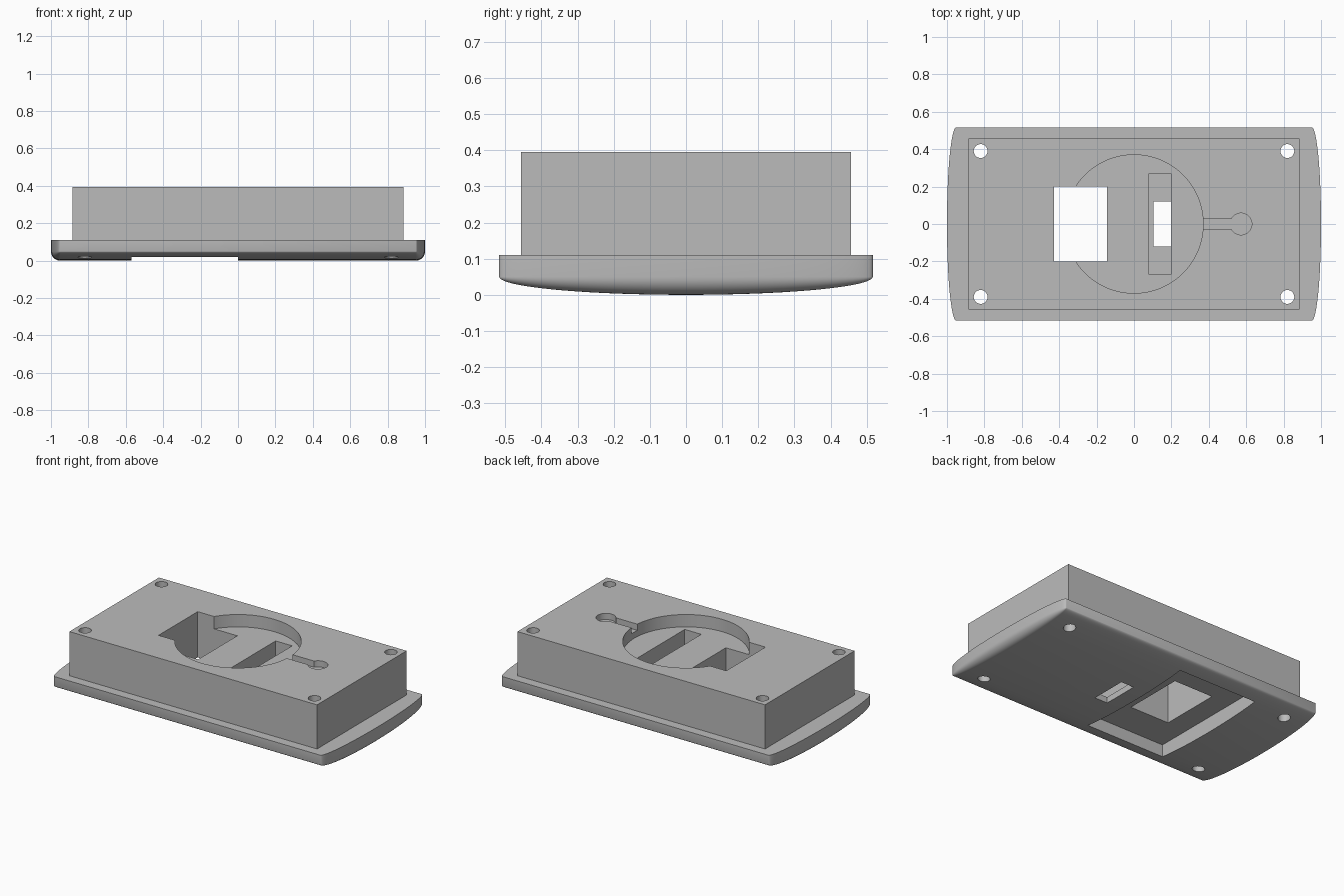
import bpy, bmesh, math
from mathutils import Matrix

cube = bpy.data.objects.get("Cube")
if cube:
    bpy.data.objects.remove(cube, do_unlink=True)

grey = bpy.data.materials.new("plain_grey")
grey.use_nodes = True
colour = (0.5, 0.5, 0.5, 1)
grey.diffuse_color = colour
grey.node_tree.nodes["Principled BSDF"].inputs["Base Color"].default_value = colour


def make(name, bm):
    bmesh.ops.recalc_face_normals(bm, faces=bm.faces)
    mesh = bpy.data.meshes.new(name)
    bm.to_mesh(mesh)
    bm.free()
    mesh.materials.append(grey)
    obj = bpy.data.objects.new(name, mesh)
    bpy.context.collection.objects.link(obj)
    return obj


def box(name, x, y, z):
    bm = bmesh.new()
    size = [b - a for a, b in (x, y, z)]
    mid = [(a + b) / 2 for a, b in (x, y, z)]
    bmesh.ops.create_cube(bm, size=1, matrix=Matrix.Translation(mid) @ Matrix.Diagonal((*size, 1)))
    return make(name, bm)


def cylinder(name, x, y, radius, z, sides):
    bm = bmesh.new()
    bmesh.ops.create_cone(bm, cap_ends=True, segments=sides, radius1=radius, radius2=radius,
                          depth=z[1] - z[0], matrix=Matrix.Translation((x, y, sum(z) / 2)))
    return make(name, bm)


def combine(target, other, operation):
    mod = target.modifiers.new(operation.title(), "BOOLEAN")
    mod.operation = operation
    mod.solver = "EXACT"
    mod.object = other
    bpy.context.view_layer.objects.active = target
    bpy.ops.object.modifier_apply(modifier=mod.name)
    bpy.data.objects.remove(other, do_unlink=True)


# Face plate: cross-sections along y whose rounded lower edge shrinks towards the sides
HALF_X, HALF_Y, ROUND, TOP = 0.95, 0.517, 0.05, 0.11
STEPS, ARC = 40, 8
bm = bmesh.new()
rings = []
for i in range(STEPS + 1):
    angle = math.pi * i / STEPS
    y, r = -HALF_Y * math.cos(angle), ROUND * math.sin(angle)
    half = [(HALF_X + r, TOP)]
    for j in range(ARC + 1):
        a = math.pi / 2 * j / ARC
        half.append((HALF_X + r * math.cos(a), ROUND - r * math.sin(a)))
    section = half + [(-x, z) for x, z in reversed(half)]
    rings.append([bm.verts.new((x, y, z)) for x, z in section])
count = len(rings[0])
for a, b in zip(rings, rings[1:]):
    for k in range(count):
        n = (k + 1) % count
        bm.faces.new((a[k], a[n], b[n], b[k]))
bm.faces.new(rings[0])
bm.faces.new(rings[-1])
bmesh.ops.remove_doubles(bm, verts=bm.verts, dist=0.0001)
body = make("housing", bm)

# Raised rectangular block
BLOCK_TOP = 0.395
combine(body, box("block", (-0.885, 0.885), (-0.457, 0.457), (0.07, BLOCK_TOP)), "UNION")

# Openings and pockets
through, above = (-0.1, 0.6), 0.6
pocket = BLOCK_TOP - 0.08
cutters = [
    box("underside_recess", (-0.57, 0), (-0.42, 0.42), (-0.1, 0.1)),
    box("window", (-0.428, -0.145), (-0.2, 0.2), through),
    cylinder("round_pocket", 0, 0, 0.37, (pocket, above), 96),
    box("long_slot", (0.08, 0.198), (-0.27, 0.27), (0.04, above)),
    box("small_opening", (0.105, 0.198), (-0.12, 0.12), through),
    box("channel", (0.34, 0.56), (-0.03, 0.03), (pocket + 0.04, above)),
    cylinder("channel_end", 0.572, 0, 0.058, (pocket + 0.04, above), 48),
]
for sx in (-1, 1):
    for sy in (-1, 1):
        cutters.append(cylinder("screw_hole", sx * 0.82, sy * 0.39, 0.037, through, 32))
for cutter in cutters:
    combine(body, cutter, "DIFFERENCE")

bpy.ops.object.select_all(action="DESELECT")
body.select_set(True)
bpy.context.view_layer.objects.active = body
bpy.ops.object.shade_smooth_by_angle(angle=math.radians(30))
